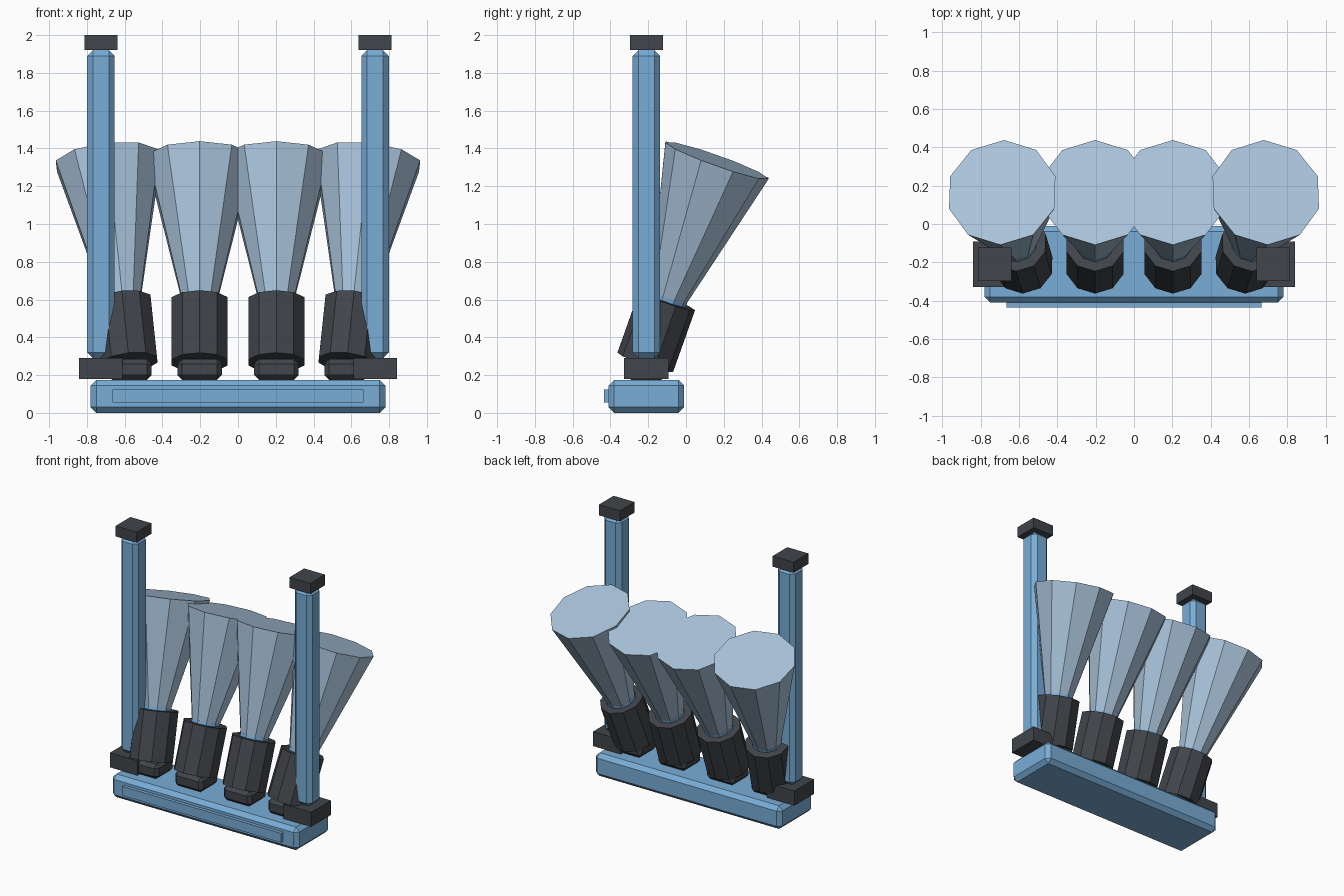
import bpy, bmesh
from math import radians, pi
from mathutils import Matrix, Vector

if "Cube" in bpy.data.objects:
    bpy.data.objects.remove(bpy.data.objects["Cube"], do_unlink=True)

DEPTH = -0.21      # shared y centre line
SIDES = 10


def material(name, rgb):
    m = bpy.data.materials.new(name)
    m.use_nodes = True
    m.diffuse_color = (*rgb, 1)
    m.node_tree.nodes["Principled BSDF"].inputs["Base Color"].default_value = (*rgb, 1)
    return m


blue = material("blue", (0.19, 0.42, 0.68))
pale = material("pale_blue", (0.40, 0.55, 0.71))
dark = material("charcoal", (0.052, 0.058, 0.067))


def finish(name, bm, mat):
    bmesh.ops.recalc_face_normals(bm, faces=bm.faces)
    mesh = bpy.data.meshes.new(name)
    bm.to_mesh(mesh)
    bm.free()
    mesh.materials.append(mat)
    obj = bpy.data.objects.new(name, mesh)
    bpy.context.collection.objects.link(obj)
    return obj


def box(name, centre, size, mat, chamfer=0):
    bm = bmesh.new()
    bmesh.ops.create_cube(bm, size=1)
    bmesh.ops.scale(bm, vec=size, verts=bm.verts)
    if chamfer:
        bmesh.ops.bevel(bm, geom=bm.edges[:], offset=chamfer, segments=1, affect="EDGES")
    obj = finish(name, bm, mat)
    obj.location = centre
    return obj


def tapered(name, frame, start, end, r_start, r_end, mat):
    """Ten-sided solid between two distances along the frame's z axis."""
    bm = bmesh.new()
    place = (frame @ Matrix.Translation((0, 0, (start + end) / 2))
             @ Matrix.Rotation(pi / 2, 4, "Z"))
    bmesh.ops.create_cone(bm, cap_ends=True, segments=SIDES, radius1=r_start,
                          radius2=r_end, depth=end - start)
    # put a corner exactly at the front
    first = max(bm.verts, key=lambda v: v.co.x)
    turn = Matrix.Rotation(-Vector(first.co.xy).angle_signed(Vector((1, 0))), 4, "Z")
    bm.transform(place @ turn)
    return finish(name, bm, mat)


# Base and its front strip
box("base", (0, DEPTH, 0.0875), (1.56, 0.40, 0.175), blue, 0.03)
box("front_strip", (0, -0.42, 0.09), (1.33, 0.03, 0.07), blue)

# Side posts with foot blocks and caps
for side, sign in (("left", 1), ("right", -1)):
    x = sign * 0.726
    box(side + "_post_foot", (x, DEPTH, 0.235), (0.23, 0.235, 0.11), dark)
    box(side + "_post", (x, DEPTH, 1.105), (0.145, 0.145, 1.63), blue, 0.03)
    box(side + "_post_cap", (x, DEPTH, 1.96), (0.175, 0.175, 0.08), dark)

# Four tilted lamps, the outer pair also leaning outward
for side, sign in (("left", 1), ("right", -1)):
    for spot, x, lean in (("inner", 0.203, 0), ("outer", 0.575, 6)):
        label = f"{side}_{spot}"
        frame = (Matrix.Translation((sign * x, -0.216, 0.267))
                 @ Matrix.Rotation(radians(sign * lean), 4, "Y")
                 @ Matrix.Rotation(radians(-19.5), 4, "X"))
        box(label + "_lamp_foot", (sign * x, DEPTH, 0.23), (0.235, 0.21, 0.11), dark, 0.025)
        tapered(label + "_lamp_housing", frame, 0, 0.35, 0.156, 0.156, dark)
        tapered(label + "_lens", frame, 0.33, 0.372, 0.104, 0.104, blue)
        tapered(label + "_beam", frame, 0.36, 1.14, 0.10, 0.29, pale)
